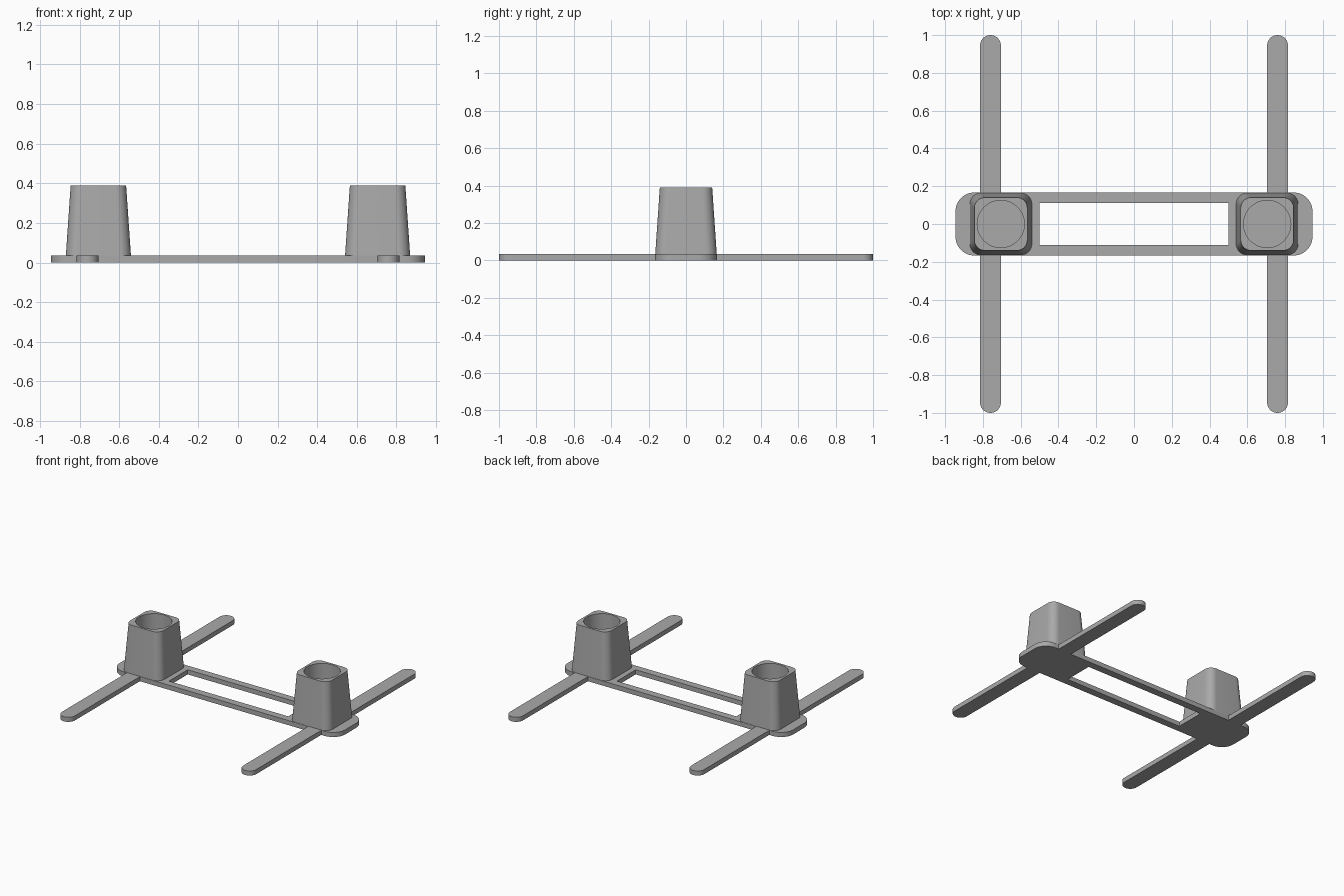
import bpy
import bmesh
from math import cos, sin, pi, radians

cube = bpy.data.objects.get("Cube")
if cube:
    bpy.data.objects.remove(cube)

SEGMENTS = 12      # steps per rounded corner
THICK = 0.035      # base thickness
TOWER_X = 0.705
LEG_X = 0.76

grey = bpy.data.materials.new("mid_grey")
grey.use_nodes = True
COLOUR = (0.4, 0.4, 0.4, 1)
grey.diffuse_color = COLOUR
grey.node_tree.nodes["Principled BSDF"].inputs["Base Color"].default_value = COLOUR


def rounded_loop(half_x, half_y, radius, z):
    """Closed outline of a rounded rectangle; a full radius gives a circle."""
    points = []
    for corner, (sx, sy) in enumerate([(1, 1), (-1, 1), (-1, -1), (1, -1)]):
        for step in range(SEGMENTS + 1):
            a = (corner + step / SEGMENTS) * pi / 2
            points.append((sx * (half_x - radius) + radius * cos(a),
                           sy * (half_y - radius) + radius * sin(a), z))
    return points


def skin(name, loops, x=0, ring=False):
    """Join outlines in order; close the ends, or wrap round as a ring."""
    bm = bmesh.new()
    rows = [[bm.verts.new(p) for p in loop] for loop in loops]
    pairs = list(zip(rows, rows[1:]))
    if ring:
        pairs.append((rows[-1], rows[0]))
    else:
        bm.faces.new(rows[0])
        bm.faces.new(rows[-1])
    for low, high in pairs:
        for i in range(len(low)):
            j = (i + 1) % len(low)
            bm.faces.new((low[i], low[j], high[j], high[i]))
    bmesh.ops.remove_doubles(bm, verts=bm.verts, dist=1e-5)
    bmesh.ops.recalc_face_normals(bm, faces=bm.faces)
    mesh = bpy.data.meshes.new(name)
    bm.to_mesh(mesh)
    bm.free()
    mesh.materials.append(grey)
    obj = bpy.data.objects.new(name, mesh)
    obj.location.x = x
    bpy.context.collection.objects.link(obj)
    bpy.ops.object.select_all(action="DESELECT")
    obj.select_set(True)
    bpy.context.view_layer.objects.active = obj
    bpy.ops.object.shade_smooth_by_angle(angle=radians(30))
    return obj


# Base plate with a long rectangular opening
outer = (0.945, 0.167, 0.1)
opening = (0.5, 0.112, 0)
skin("base_frame", [rounded_loop(*outer, 0), rounded_loop(*outer, THICK),
                    rounded_loop(*opening, THICK), rounded_loop(*opening, 0)], ring=True)

for side, label in ((1, "left"), (-1, "right")):
    # Long cross foot with round ends
    foot = (0.055, 1, 0.055)
    skin(label + "_foot", [rounded_loop(*foot, 0), rounded_loop(*foot, THICK)], side * LEG_X)

    # Tapered socket with a blind round bore
    bore = (0.125, 0.125, 0.125)
    skin(label + "_socket", [rounded_loop(0.165, 0.165, 0.06, THICK - 0.01),
                             rounded_loop(0.14, 0.14, 0.055, 0.39),
                             rounded_loop(*bore, 0.39),
                             rounded_loop(*bore, THICK)], side * TOWER_X)
